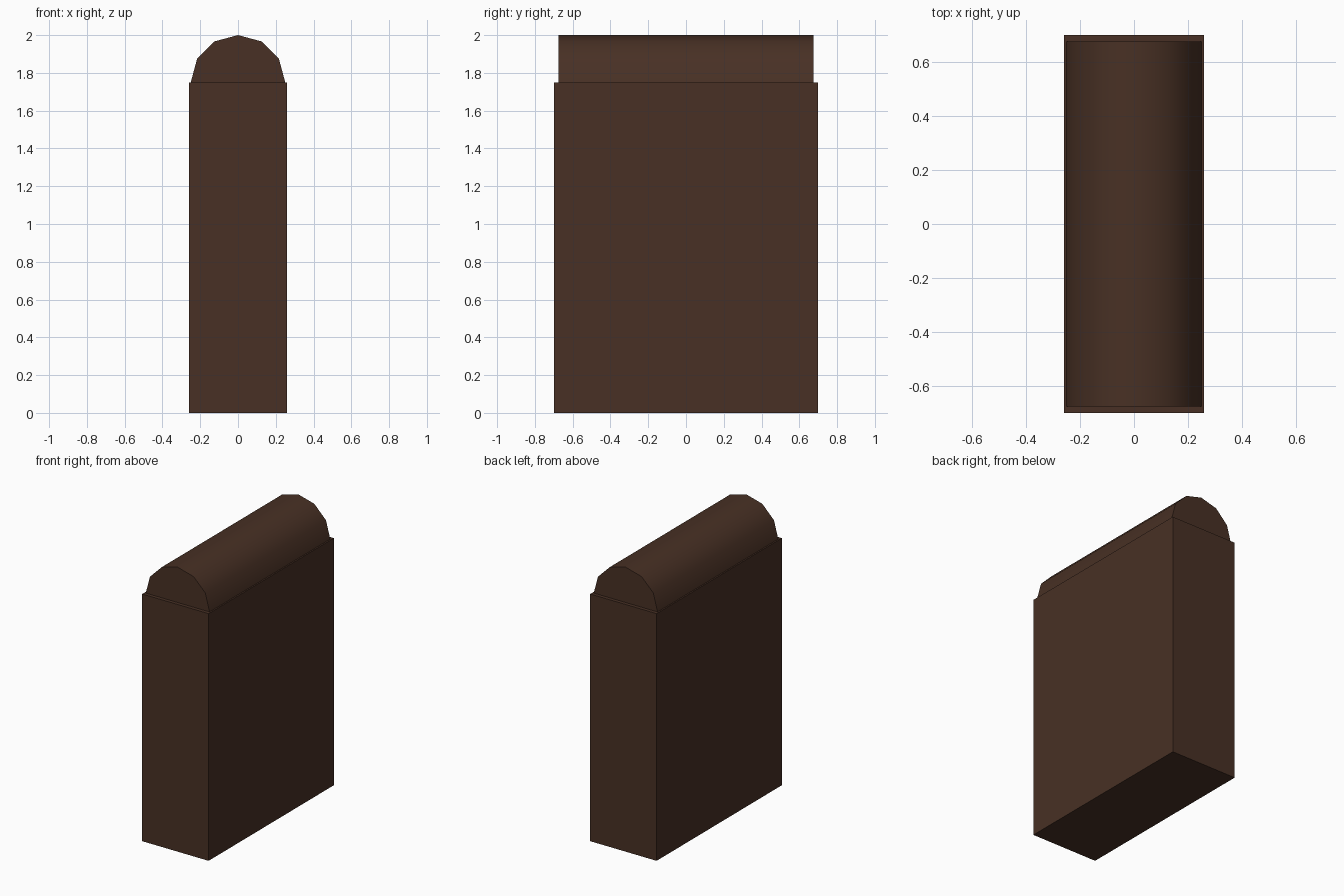
import bpy
import bmesh
from math import sin, cos, pi, radians

if "Cube" in bpy.data.objects:
    bpy.data.objects.remove(bpy.data.objects["Cube"])

brown = bpy.data.materials.new("dark_brown")
brown.diffuse_color = (0.065, 0.03, 0.018, 1)
brown.use_nodes = True
brown.node_tree.nodes["Principled BSDF"].inputs["Base Color"].default_value = brown.diffuse_color


def extrude_profile(name, profile, half_depth):
    """Solid made by sweeping an (x, z) profile along y."""
    bm = bmesh.new()
    face = bm.faces.new([bm.verts.new((x, -half_depth, z)) for x, z in profile])
    swept = bmesh.ops.extrude_face_region(bm, geom=[face], use_keep_orig=True)
    moved = [g for g in swept["geom"] if isinstance(g, bmesh.types.BMVert)]
    bmesh.ops.translate(bm, verts=moved, vec=(0, 2 * half_depth, 0))
    bmesh.ops.recalc_face_normals(bm, faces=bm.faces)
    mesh = bpy.data.meshes.new(name)
    bm.to_mesh(mesh)
    bm.free()
    mesh.materials.append(brown)
    obj = bpy.data.objects.new(name, mesh)
    bpy.context.collection.objects.link(obj)
    return obj


# Tall rectangular body
W, H, R = 0.26, 1.75, 0.25
extrude_profile("body", [(-W, 0), (W, 0), (W, H), (-W, H)], 0.70)

# Rounded lid: half of a 12-sided barrel, slightly inset from the body
arc = [(R * cos(i * pi / 6), H + R * sin(i * pi / 6)) for i in range(7)]
lid = extrude_profile("rounded_top", arc, 0.675)

# Smooth the barrel, keep its end edges crisp
bpy.ops.object.select_all(action='DESELECT')
lid.select_set(True)
bpy.context.view_layer.objects.active = lid
bpy.ops.object.shade_smooth_by_angle(angle=radians(40))
